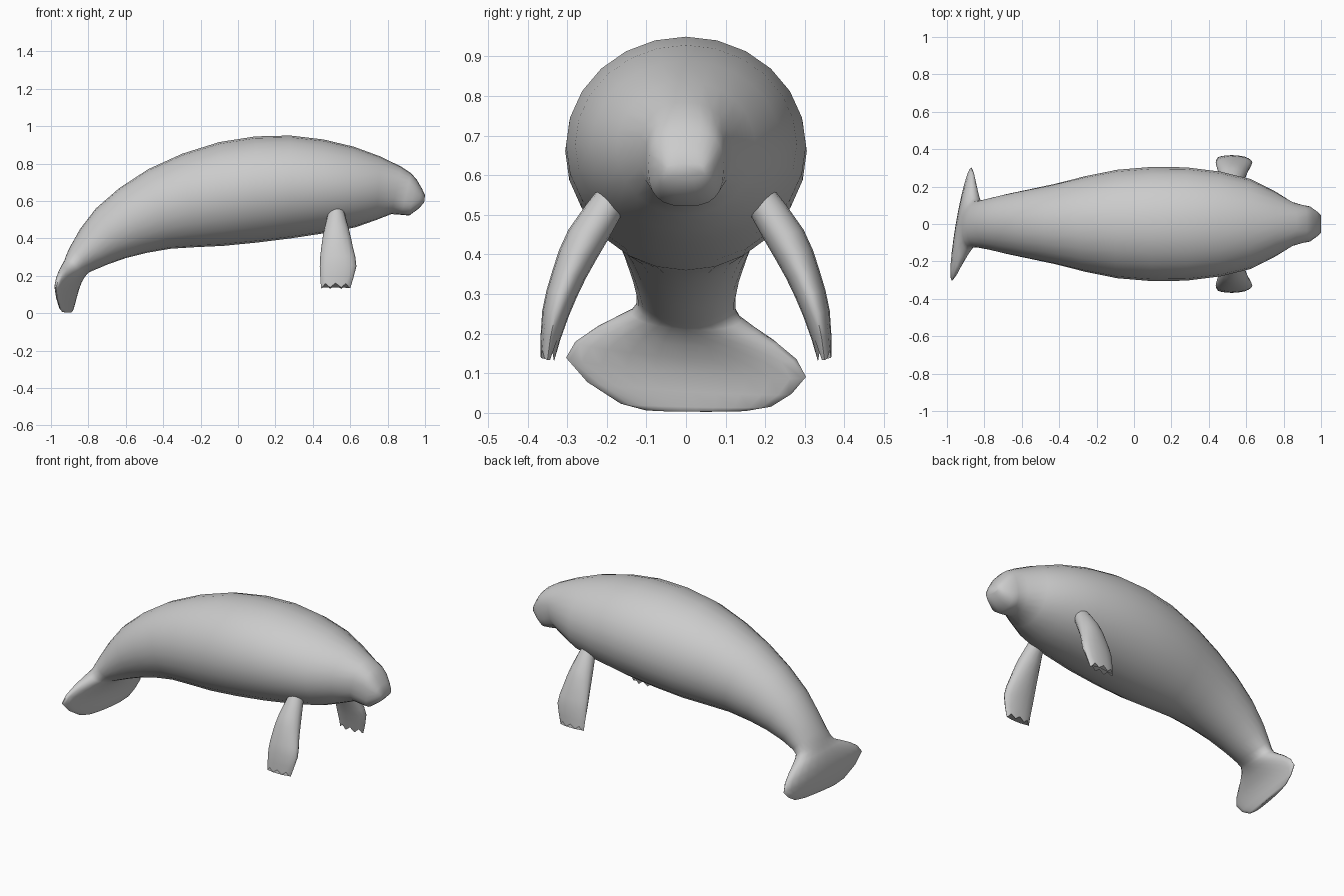
import bpy, bmesh, math

if "Cube" in bpy.data.objects:
    bpy.data.objects.remove(bpy.data.objects["Cube"])

grey = bpy.data.materials.new("skin grey")
grey.diffuse_color = (0.6, 0.6, 0.6, 1)
grey.use_nodes = True
grey.node_tree.nodes["Principled BSDF"].inputs["Base Color"].default_value = grey.diffuse_color


def refine(rows, steps=2):
    """Add smoothly interpolated rows between the given ones."""
    out, last = [], len(rows) - 1
    for k in range(last):
        quad = [rows[max(k - 1, 0)], rows[k], rows[k + 1], rows[min(k + 2, last)]]
        for s in range(steps):
            t = s / steps
            out.append([b + t / 2 * (c - a + t * (2 * a - 5 * b + 4 * c - d
                                                  + t * (3 * (b - c) + d - a)))
                        for a, b, c, d in zip(*quad)])
    return out + [list(rows[-1])]


def loft(name, rings):
    """Skin a closed tube through rings of points and cap both ends."""
    bm = bmesh.new()
    loops = [[bm.verts.new(p) for p in ring] for ring in rings]
    n = len(loops[0])
    for a, b in zip(loops, loops[1:]):
        for i in range(n):
            j = (i + 1) % n
            bm.faces.new((a[i], a[j], b[j], b[i]))
    bm.faces.new(loops[0])
    bm.faces.new(loops[-1])
    bmesh.ops.recalc_face_normals(bm, faces=bm.faces)
    mesh = bpy.data.meshes.new(name)
    bm.to_mesh(mesh)
    bm.free()
    mesh.materials.append(grey)
    obj = bpy.data.objects.new(name, mesh)
    bpy.context.collection.objects.link(obj)
    bpy.context.view_layer.objects.active = obj
    obj.select_set(True)
    bpy.ops.object.shade_smooth_by_angle(angle=math.radians(60))
    obj.select_set(False)


def clamp(v):
    return max(0.0, min(1.0, v))


def power(v, e):
    return math.copysign(abs(v) ** e, v)


def body_ring(tx, tz, bx, bz, w, n=24):
    """Oval between a back point and a belly point, w = half width."""
    boxy = 1 - 0.25 * clamp((tx - 0.84) / 0.08)     # square muzzle
    twist = clamp((0.42 - tz) / 0.17)               # twisted tail paddle
    shift = 0.025 * clamp((0.09 - tz) / 0.05)
    pts = []
    for i in range(n):
        a = 2 * math.pi * i / n
        c, s = power(math.cos(a), boxy), power(math.sin(a), boxy)
        y = shift + w * c
        pts.append(((tx + bx) / 2 + s * (tx - bx) / 2 + 0.17 * twist * y, y,
                    max(0, (tz + bz) / 2 + s * (tz - bz) / 2 - 0.08 * twist * y
                        * clamp(tz / 0.1))))
    return pts


# Body: blunt muzzle, head, barrel trunk, tail stem and paddle
sections = [
    (1.0, .63, .995, .59, .05),
    (.955, .715, .915, .522, .095),
    (.87, .785, .82, .53, .118),
    (.62, .89, .63, .46, .24),
    (.28, .95, .28, .40, .303),
    (-.1, .915, -.08, .36, .29),
    (-.48, .77, -.36, .345, .215),
    (-.76, .56, -.6, .295, .16),
    (-.895, .36, -.77, .23, .125),
    (-.925, .28, -.81, .21, .14),
    (-.945, .22, -.85, .17, .23),
    (-.953, .13, -.89, .10, .303),
    (-.94, .025, -.905, .015, .19),
    (-.925, .005, -.91, .003, .08),
]
loft("body", [body_ring(*s) for s in refine(sections)])

# Front flippers: z, y centre, half thickness, x centre, half breadth
flipper = refine([
    (.57, .17, .04, .525, .035),
    (.45, .247, .05, .527, .066),
    (.35, .295, .042, .53, .085),
    (.25, .33, .033, .535, .098),
    (.145, .35, .018, .522, .078),
])


def flipper_ring(z, y, t, x, b, side, scallop, n=16):
    pts = []
    for i in range(n):
        a = 2 * math.pi * i / n
        c, s = math.cos(a), math.sin(a)
        lobe = scallop * math.cos(3 * math.pi * c)      # toe notches on the tip
        pts.append((x + b * c, side * (y + t * s), z + 0.25 * t * s + lobe))
    return pts


for side, label in ((-1, "right_flipper"), (1, "left_flipper")):
    loft(label, [flipper_ring(*f, side, .012 if f is flipper[-1] else 0)
                 for f in flipper])
